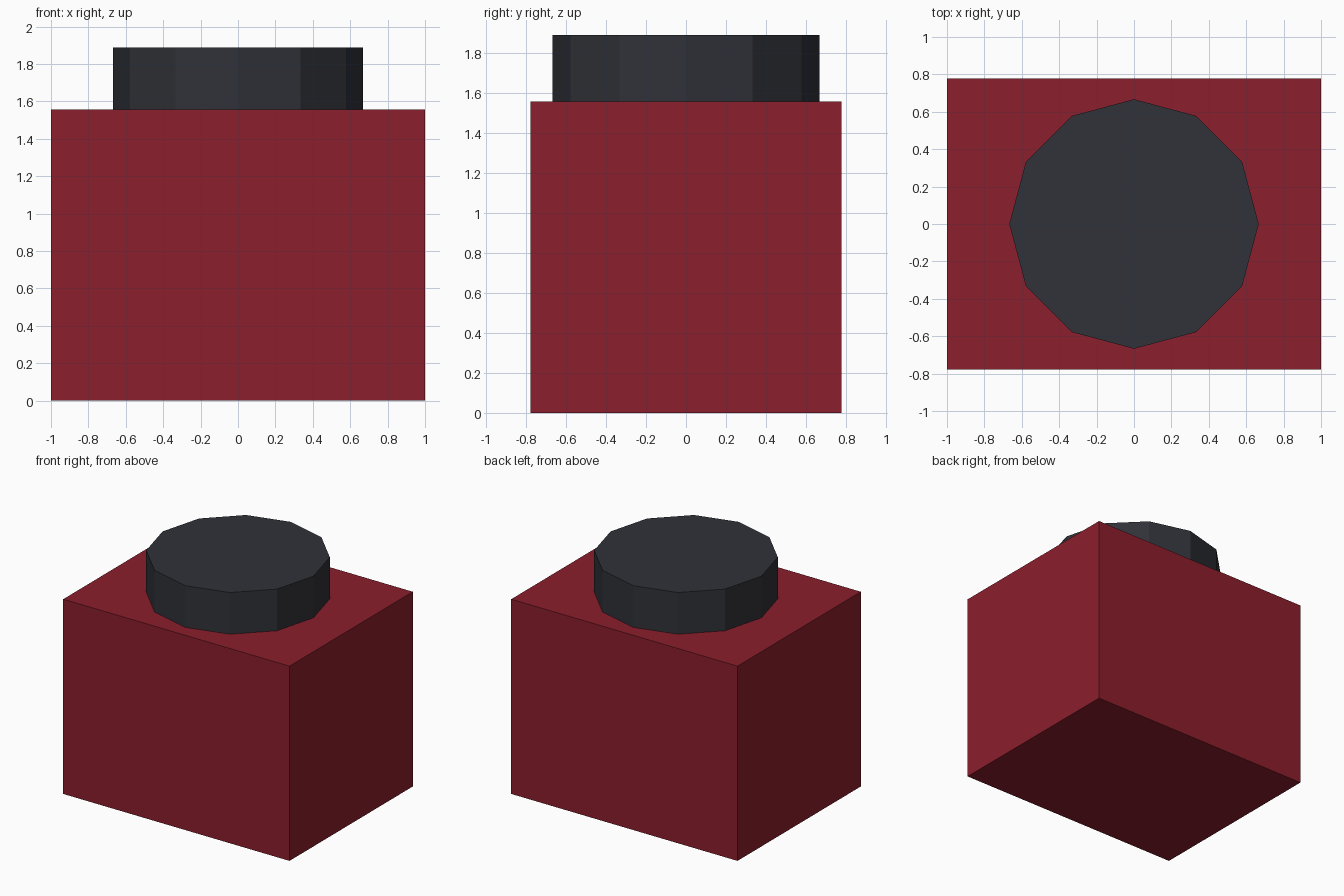
import bpy

if "Cube" in bpy.data.objects:
    bpy.data.objects.remove(bpy.data.objects["Cube"])

WIDTH, DEPTH, HEIGHT = 2.0, 1.556, 1.556
KNOB_RADIUS, KNOB_HEIGHT = 0.667, 0.333


def finish(name, color):
    obj = bpy.context.object
    obj.name = name
    mat = bpy.data.materials.new(name + "_color")
    mat.diffuse_color = (*color, 1.0)
    mat.use_nodes = True
    mat.node_tree.nodes["Principled BSDF"].inputs["Base Color"].default_value = mat.diffuse_color
    obj.data.materials.append(mat)
    bpy.ops.object.shade_flat()
    return obj


# Red box body
bpy.ops.mesh.primitive_cube_add(size=1, location=(0, 0, HEIGHT / 2))
bpy.context.object.scale = (WIDTH, DEPTH, HEIGHT)
bpy.ops.object.transform_apply(location=False, rotation=False, scale=True)
finish("body", (0.26, 0.013, 0.025))

# Dark twelve-sided knob on top
bpy.ops.mesh.primitive_cylinder_add(
    vertices=12, radius=KNOB_RADIUS, depth=KNOB_HEIGHT,
    location=(0, 0, HEIGHT + KNOB_HEIGHT / 2))
finish("top_knob", (0.03, 0.032, 0.04))
